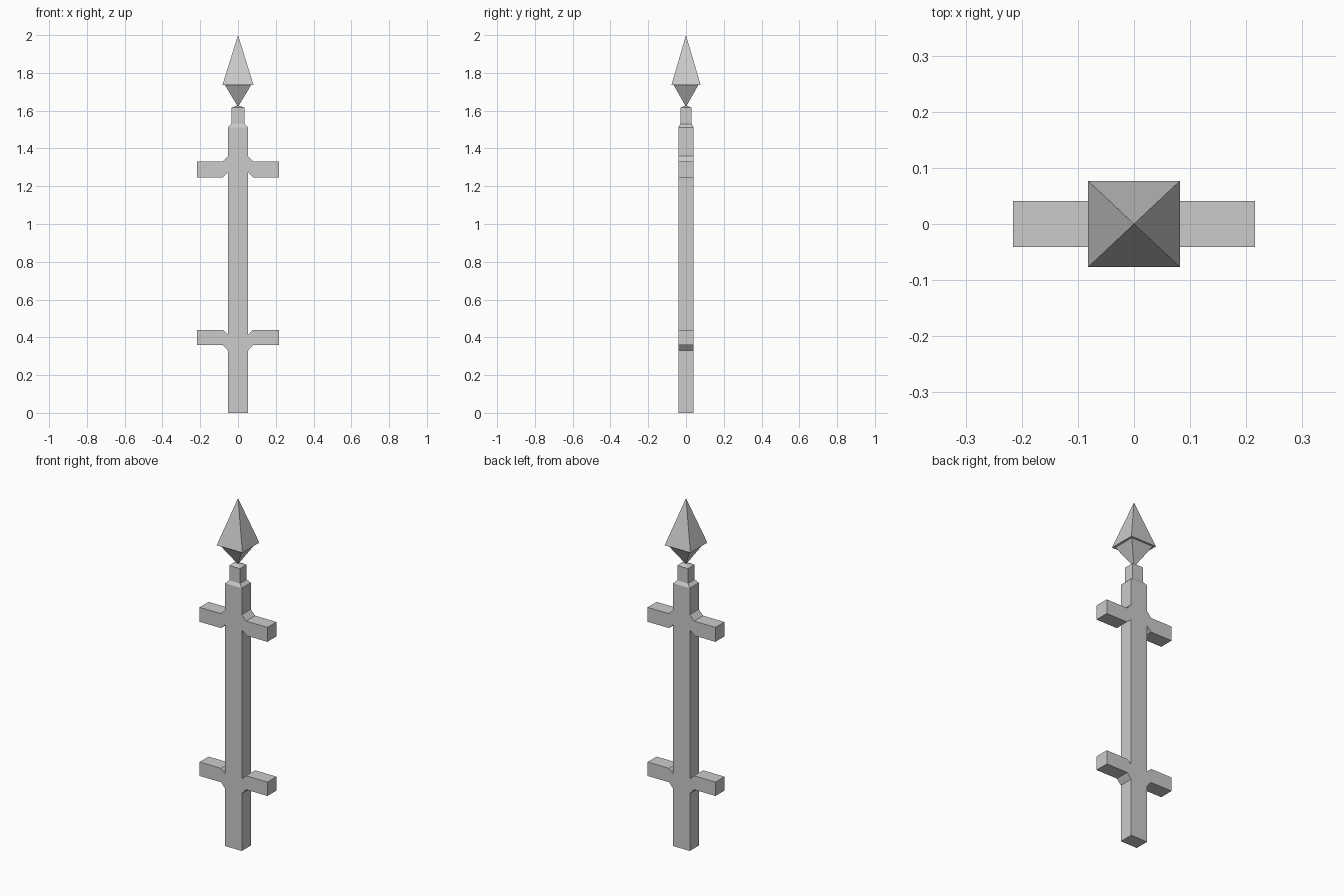
import bpy, bmesh

if "Cube" in bpy.data.objects:
    bpy.data.objects.remove(bpy.data.objects["Cube"])


def make_object(name, bm):
    bmesh.ops.recalc_face_normals(bm, faces=bm.faces)
    mesh = bpy.data.meshes.new(name)
    bm.to_mesh(mesh)
    bm.free()
    obj = bpy.data.objects.new(name, mesh)
    bpy.context.collection.objects.link(obj)
    return obj


def loft(name, rings, cap_bottom=False):
    """Stack of rectangles (half x, half y, z); a zero-size ring is a point."""
    bm = bmesh.new()
    loops = []
    for hx, hy, z in rings:
        if hx == 0:
            loops.append([bm.verts.new((0, 0, z))] * 4)
        else:
            loops.append([bm.verts.new((sx * hx, sy * hy, z))
                          for sx, sy in ((-1, -1), (1, -1), (1, 1), (-1, 1))])
    for a, b in zip(loops, loops[1:]):
        for i in range(4):
            j = (i + 1) % 4
            bm.faces.new(list(dict.fromkeys((a[i], a[j], b[j], b[i]))))
    if cap_bottom:
        bm.faces.new(loops[0])
    return make_object(name, bm)


# Sizes
PX, PY = 0.053, 0.041      # post half width and half depth
ARM, BEND = 0.216, 0.08    # arm tip and start of its angled root
TOP = 1.512

# Post with the two cross rails: right outline, mirrored, extruded in depth
right = [(PX, 0),
         (PX, 0.33), (BEND, 0.36), (ARM, 0.36),
         (ARM, 0.44), (BEND, 0.44), (PX, 0.415),
         (PX, 1.273), (BEND, 1.247), (ARM, 1.247),
         (ARM, 1.33), (BEND, 1.33), (PX, 1.36),
         (PX, TOP)]
outline = right + [(-x, z) for x, z in reversed(right)]
bm = bmesh.new()
front = [bm.verts.new((x, -PY, z)) for x, z in outline]
back = [bm.verts.new((x, PY, z)) for x, z in outline]
bm.faces.new(front)
bm.faces.new(back[::-1])
n = len(outline)
for i in range(n):
    j = (i + 1) % n
    bm.faces.new((front[i], front[j], back[j], back[i]))
make_object("post_with_rails", bm)

# Sloped shoulder, neck and shallow cap
loft("neck", [(PX, PY, TOP), (0.034, 0.03, 1.53),
              (0.034, 0.03, 1.616), (0, 0, 1.628)], cap_bottom=True)

# Spear tip: inverted pyramid, narrow flat ledge, tall pyramid
loft("spear_tip", [(0, 0, 1.62), (0.07, 0.066, 1.737),
                   (0.082, 0.077, 1.737), (0, 0, 2.0)])
